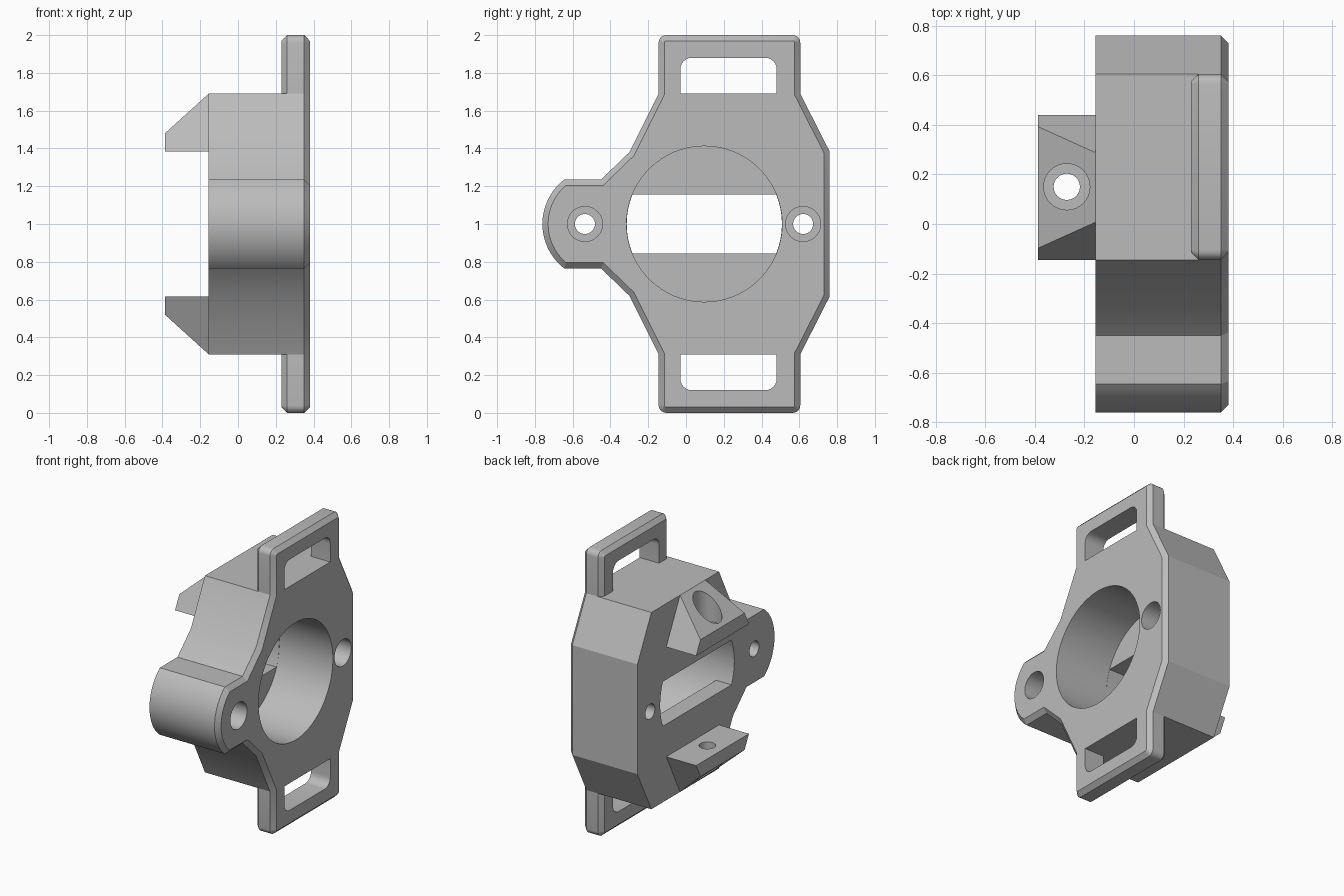
import bpy, bmesh, math
from mathutils import Vector

cube = bpy.data.objects.get("Cube")
if cube:
    bpy.data.objects.remove(cube)

grey = bpy.data.materials.new("plain grey")
grey.use_nodes = True
grey.diffuse_color = (0.5, 0.5, 0.5, 1)
grey.node_tree.nodes["Principled BSDF"].inputs["Base Color"].default_value = (0.5, 0.5, 0.5, 1)

MID = 1.0          # height of the mirror plane
BORE_Y = 0.097     # bore centre
BORE_R = 0.412
BACK, FACE, TAB_BACK, CHAMFER = -0.155, 0.38, 0.23, 0.03


def arc(y, z, r, start, end, n):
    """Points on an arc, angles in degrees."""
    angles = [math.radians(start + (end - start) * i / n) for i in range(n + 1)]
    return [(y + r * math.cos(a), z + r * math.sin(a)) for a in angles]


def mirrored(half):
    """Close an upper half outline with its reflection."""
    return half + [(y, -z) for y, z in reversed(half)]


def prism(name, outline, x0, x1, chamfer=0):
    """Extrude a (y, z) outline along x, with optional chamfered rims."""
    bm = bmesh.new()
    face = bm.faces.new([bm.verts.new((x0, y, MID + z)) for y, z in outline])
    result = bmesh.ops.extrude_face_region(bm, geom=[face], use_keep_orig=True)
    top = [v for v in result["geom"] if isinstance(v, bmesh.types.BMVert)]
    bmesh.ops.translate(bm, verts=top, vec=(x1 - x0, 0, 0))
    bmesh.ops.recalc_face_normals(bm, faces=bm.faces)
    if chamfer:
        rims = [e for e in bm.edges if abs(e.verts[0].co.x - e.verts[1].co.x) < 1e-5]
        bmesh.ops.bevel(bm, geom=rims, offset=chamfer, segments=1,
                        affect='EDGES', clamp_overlap=False)
    return finish(name, bm)


def finish(name, bm):
    mesh = bpy.data.meshes.new(name)
    bm.to_mesh(mesh)
    bm.free()
    mesh.materials.append(grey)
    obj = bpy.data.objects.new(name, mesh)
    bpy.context.collection.objects.link(obj)
    return obj


def combine(obj, other, operation='DIFFERENCE'):
    """Apply a boolean and remove the second object."""
    other.hide_render = True
    mod = obj.modifiers.new("boolean", 'BOOLEAN')
    mod.operation, mod.solver, mod.object = operation, 'EXACT', other
    bpy.context.view_layer.objects.active = obj
    bpy.ops.object.modifier_apply(modifier=mod.name)
    bpy.data.objects.remove(other)


def round_cutter(y, r, x0, x1, n=32):
    return prism("cutter", arc(y, 0, r, 0, 360, n)[:-1], x0, x1)


def smooth(obj):
    bpy.ops.object.select_all(action='DESELECT')
    obj.select_set(True)
    bpy.context.view_layer.objects.active = obj
    bpy.ops.object.shade_smooth_by_angle(angle=math.radians(25))


# Outlines: shared shoulders and rounded ear, with or without strap tabs
shoulder = [(0.76, 0.385), (0.605, 0.69)]
tab = arc(0.565, 0.96, 0.04, 0, 90, 5) + arc(-0.105, 0.96, 0.04, 90, 180, 5)
ear_r = 0.298
ear_angle = 180 - math.degrees(math.asin(0.235 / ear_r))
ear = [(-0.145, 0.69), (-0.30, 0.38), (-0.45, 0.235)]
ear += arc(-0.76 + ear_r, 0, ear_r, ear_angle, 178, 12)

# Face plate with two strap slots
plate = prism("face_plate", mirrored(shoulder + tab + ear), TAB_BACK, FACE, CHAMFER)
slot = [(-0.03, 0.69), (0.48, 0.69)]
slot += arc(0.42, 0.82, 0.06, 0, 90, 6) + arc(0.03, 0.82, 0.06, 90, 180, 6)
for side in (1, -1):
    combine(plate, prism("cutter", [(y, z * side) for y, z in slot], 0.1, 0.5))

# Thick housing behind the plate
housing = prism("housing", mirrored(shoulder + ear), BACK, FACE - CHAMFER)
combine(housing, plate, 'UNION')

# Main bore, and the window left open in its floor
combine(housing, round_cutter(BORE_Y, BORE_R, BACK + 0.12, 0.5, 96))
half_angle = math.degrees(math.asin(0.157 / BORE_R))
window = arc(BORE_Y, 0, BORE_R - 0.001, -half_angle, half_angle, 8)
window += arc(BORE_Y, 0, BORE_R - 0.001, 180 - half_angle, 180 + half_angle, 8)
combine(housing, prism("cutter", window, -0.3, 0.1))

# Counterbored screw holes
for y in (-0.535, 0.62):
    combine(housing, round_cutter(y, 0.053, -0.3, 0.5))
    combine(housing, round_cutter(y, 0.093, 0.03, 0.5))
smooth(housing)


# Wedge brackets on the back, each with a vertical counterbored hole
def bracket(name, side):
    bm = bmesh.new()
    outer, cy = -0.387, 0.1475
    section = [(BACK, 0.385, 0.2925), (outer, 0.385, 0.2925),
               (outer, 0.48, 0.245), (BACK, 0.69, 0.14)]
    loops = [[bm.verts.new((x, cy + s * w, MID + side * z)) for x, z, w in section]
             for s in (-1, 1)]
    for loop in loops:
        bm.faces.new(loop)
    for i in range(4):
        j = (i + 1) % 4
        bm.faces.new((loops[0][i], loops[0][j], loops[1][j], loops[1][i]))
    bmesh.ops.recalc_face_normals(bm, faces=bm.faces)
    obj = finish(name, bm)
    for r, low in ((0.053, 0.2), (0.093, 0.44)):
        bpy.ops.mesh.primitive_cylinder_add(
            vertices=32, radius=r, depth=0.8 - low,
            location=Vector((-0.271, 0.15, MID + side * (0.8 + low) / 2)))
        combine(obj, bpy.context.object)
    smooth(obj)


bracket("upper_bracket", 1)
bracket("lower_bracket", -1)
